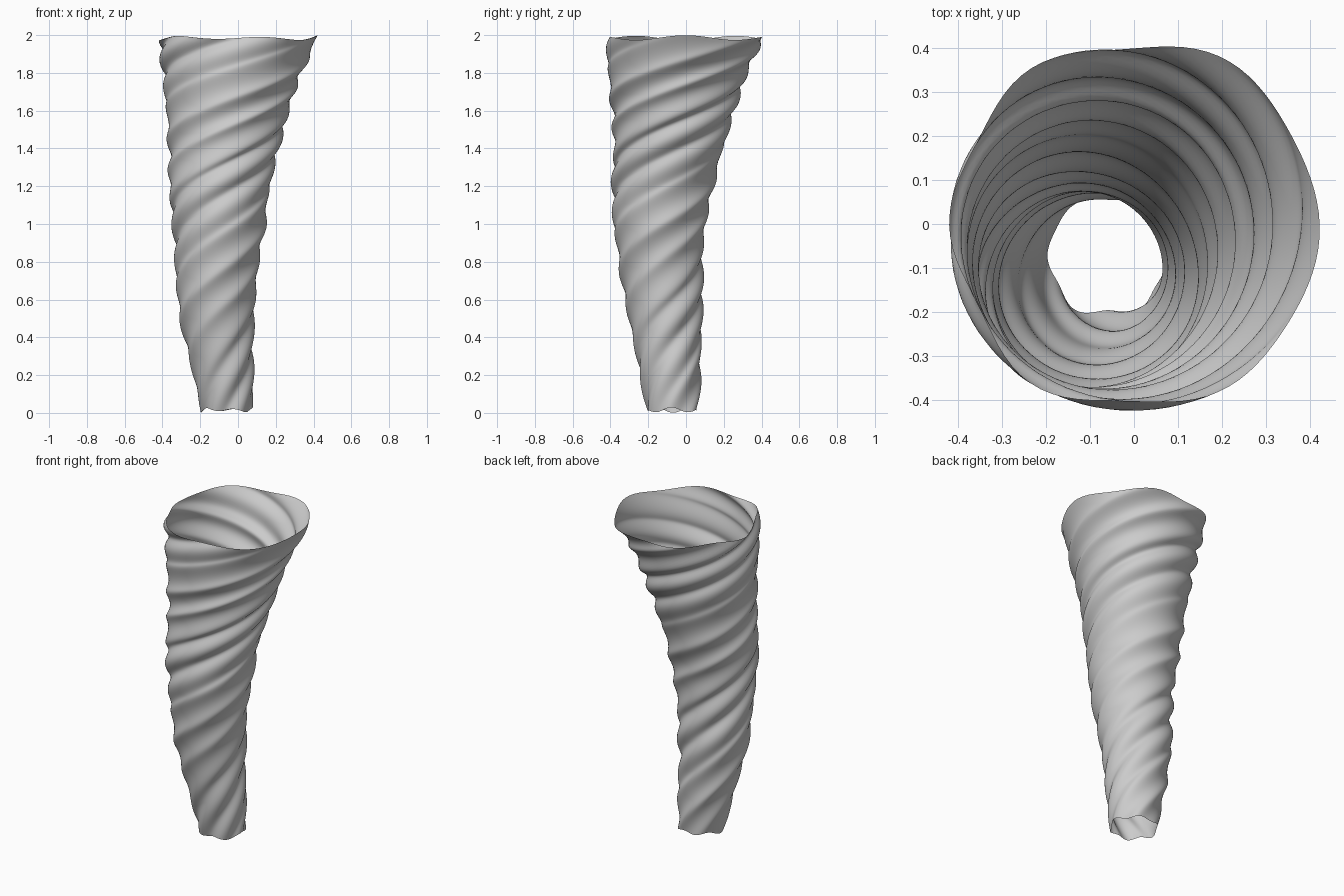
import bpy, bmesh, math

if "Cube" in bpy.data.objects:
    bpy.data.objects.remove(bpy.data.objects["Cube"])

# Spine and radius stations: (z, centre x, centre y, radius)
STATIONS = [
    (0.0, -0.060, -0.072, 0.134), (0.2, -0.080, -0.083, 0.159),
    (0.4, -0.105, -0.102, 0.181), (0.6, -0.115, -0.119, 0.205),
    (0.8, -0.110, -0.136, 0.219), (1.0, -0.098, -0.139, 0.242),
    (1.2, -0.097, -0.120, 0.264), (1.4, -0.078, -0.093, 0.287),
    (1.6, -0.058, -0.070, 0.320), (1.8, -0.031, -0.048, 0.362),
    (2.0, 0.004, -0.002, 0.415)]
RINGS, SIDES = 160, 96


def station(z):
    """Smooth interpolation through the stations."""
    last = len(STATIONS) - 1
    i = min(int(z / 0.2), last - 1)
    t = z / 0.2 - i
    a, b = STATIONS[i], STATIONS[i + 1]
    p, n = STATIONS[max(i - 1, 0)], STATIONS[min(i + 2, last)]
    out = []
    for k in (1, 2, 3):
        p0 = p[k] if i > 0 else 2 * a[k] - b[k]
        p3 = n[k] if i < last - 1 else 2 * b[k] - a[k]
        out.append(0.5 * (2 * a[k] + (b[k] - p0) * t
                          + (2 * p0 - 5 * a[k] + 4 * b[k] - p3) * t * t
                          + (3 * a[k] - p0 - 3 * b[k] + p3) * t ** 3))
    return out


def twist(z):
    """Spiral angle, tightening toward the top."""
    return 4.5 * z + 0.9 * z * z


# Spiralling open funnel
bm = bmesh.new()
rings = []
for j in range(RINGS + 1):
    z = 2.0 * j / RINGS
    cx, cy, r = station(z)
    row = []
    for i in range(SIDES):
        a = 2 * math.pi * i / SIDES
        p = a - twist(z) + twist(2.0)
        ridge = (0.010 * math.cos(6 * p) + 0.005 * math.cos(4 * p + 2.6)
                 + 0.003 * math.cos(7 * p + 1.0 + z))
        rr = r + ridge * (0.6 + 0.2 * z)
        zz = 0.015 + z * 0.985 + 0.009 * math.cos(5 * p) + 0.005 * math.cos(3 * p)
        row.append(bm.verts.new((cx + rr * math.cos(a), cy + rr * math.sin(a),
                                 min(max(zz, 0), 2))))
    rings.append(row)
for low, high in zip(rings, rings[1:]):
    for i in range(SIDES):
        k = (i + 1) % SIDES
        bm.faces.new((low[i], low[k], high[k], high[i])).smooth = True

mesh = bpy.data.meshes.new("twisted_funnel")
bm.to_mesh(mesh)
bm.free()
funnel = bpy.data.objects.new("twisted_funnel", mesh)
bpy.context.collection.objects.link(funnel)
